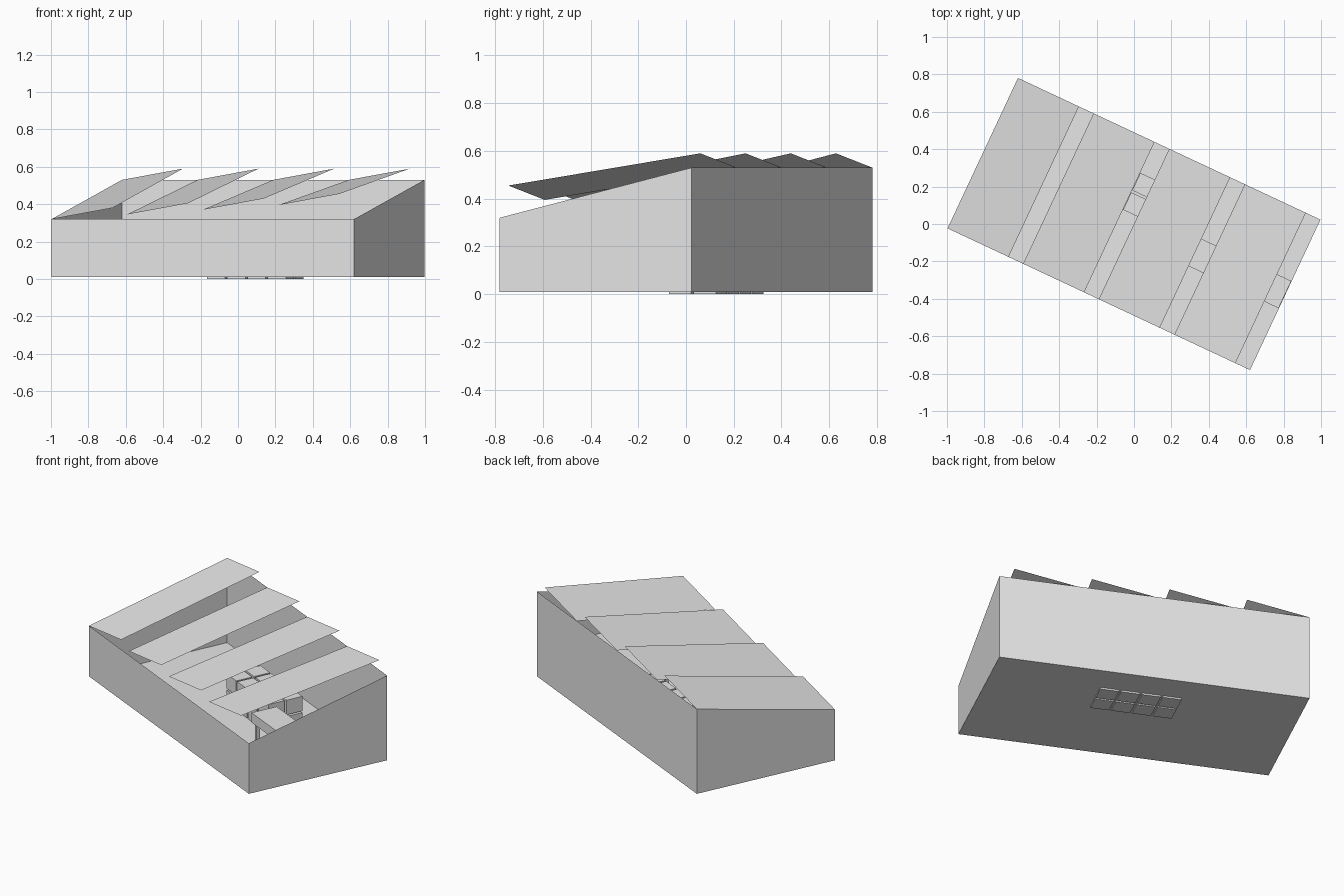
import bpy, bmesh, math
from mathutils import Matrix

if "Cube" in bpy.data.objects:
    bpy.data.objects.remove(bpy.data.objects["Cube"])

# Overall sizes in the building's own axes (turned on the ground at the end)
L, W = 1.786, 0.888          # length, depth
FLOOR, LOW, HIGH = 0.01, 0.32, 0.53
TURN = Matrix.Rotation(math.radians(-25.1), 4, 'Z')

grey = bpy.data.materials.new("light_grey")
grey.diffuse_color = (0.8, 0.8, 0.8, 1)
grey.use_nodes = True
grey.node_tree.nodes["Principled BSDF"].inputs["Base Color"].default_value = grey.diffuse_color


def finish(name, bm):
    bm.transform(TURN)
    mesh = bpy.data.meshes.new(name)
    bm.to_mesh(mesh)
    bm.free()
    mesh.materials.append(grey)
    obj = bpy.data.objects.new(name, mesh)
    bpy.context.collection.objects.link(obj)


def panel(name, points):
    bm = bmesh.new()
    bm.faces.new([bm.verts.new(p) for p in points])
    finish(name, bm)


def box(name, u0, u1, v0, v1, z0, z1):
    bm = bmesh.new()
    bmesh.ops.create_cube(bm, size=1)
    bm.transform(Matrix.Translation(((u0 + u1) / 2, (v0 + v1) / 2, (z0 + z1) / 2))
                 @ Matrix.Diagonal((u1 - u0, v1 - v0, z1 - z0, 1)))
    finish(name, bm)


a, b = L / 2, W / 2

# Floor and the four thin walls, the back one taller
panel("floor", [(-a, b, FLOOR), (a, b, FLOOR), (a, -b, FLOOR), (-a, -b, FLOOR)])
panel("front_wall", [(-a, -b, FLOOR), (a, -b, FLOOR), (a, -b, LOW), (-a, -b, LOW)])
panel("back_wall", [(a, b, FLOOR), (-a, b, FLOOR), (-a, b, HIGH), (a, b, HIGH)])
panel("right_wall", [(a, -b, FLOOR), (a, b, FLOOR), (a, b, HIGH), (a, -b, LOW)])
panel("left_wall", [(-a, b, FLOOR), (-a, -b, FLOOR), (-a, -b, LOW), (-a, b, HIGH)])

# Sawtooth roof: tilted panels, each a little higher at the front than the last
pitch, width, rise = L / 4, 0.36, 0.06
for i in range(4):
    u = -a + i * pitch
    z = LOW + 0.025 * i
    panel(f"roof_panel_{i + 1}", [(u, -b, z), (u + width, -b, z + rise),
                                  (u + width, b, HIGH + rise), (u, b, HIGH)])

# Stack of crates, four by two, in two layers
for i in range(4):
    for j in range(2):
        for k in range(2):
            u, v, z = -0.205 + i * 0.12, 0.044 + j * 0.115, k * 0.1
            box("crate", u, u + 0.108, v, v + 0.103, z, z + 0.09)

# Long bench running to the right wall
box("bench_top", 0.29, a - 0.002, -0.08, 0.081, 0.12, 0.18)
for u in (0.31, 0.57, 0.83):
    for v in (-0.07, 0.05):
        box("bench_leg", u, u + 0.02, v, v + 0.02, FLOOR, 0.12)
